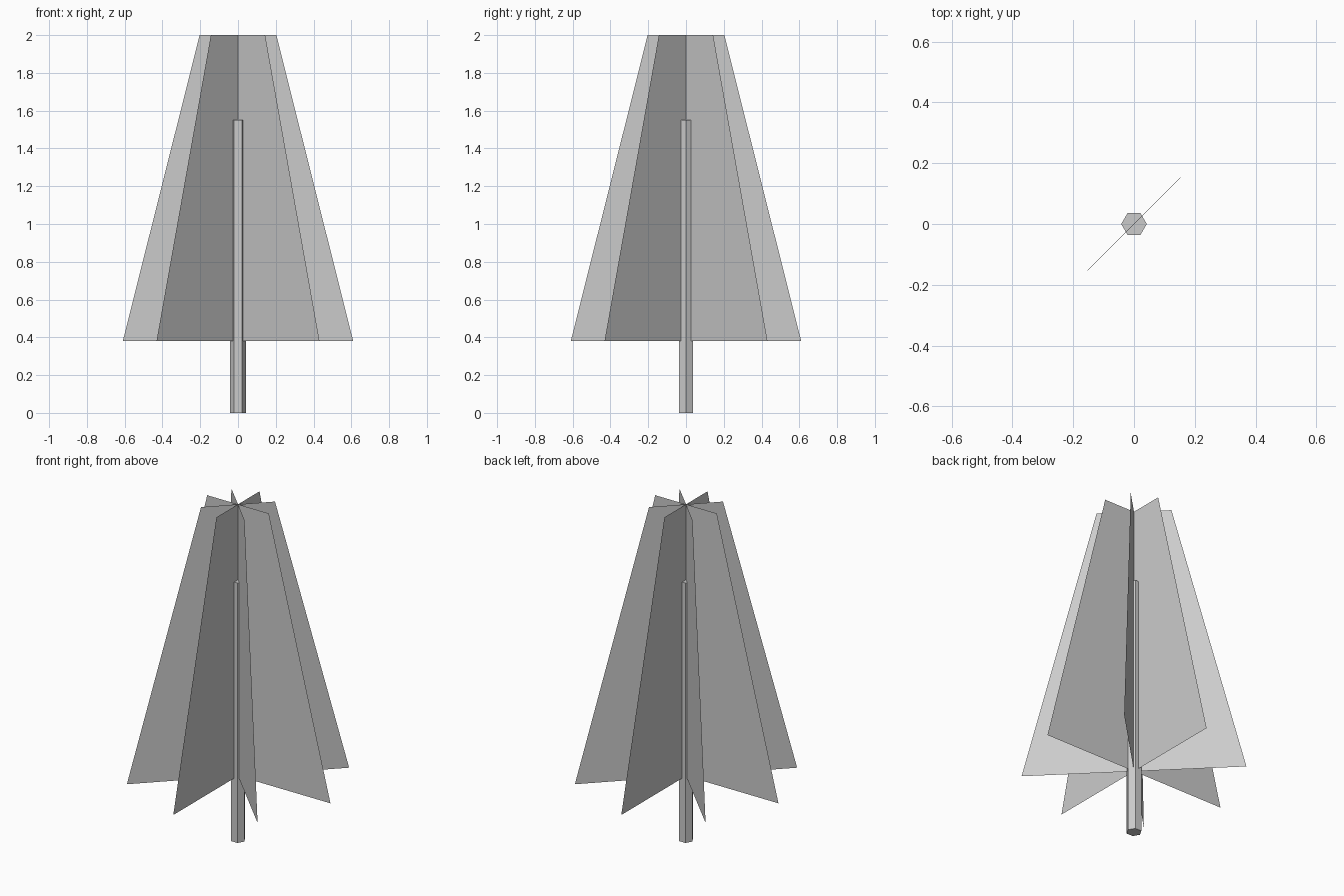
import bpy
from math import cos, sin, pi

if "Cube" in bpy.data.objects:
    bpy.data.objects.remove(bpy.data.objects["Cube"])

FIN_BOTTOM, FIN_TOP = 0.38, 2.0
TRUNK_TOP, TRUNK_R = 1.55, 0.042


def add_mesh(name, verts, faces):
    mesh = bpy.data.meshes.new(name)
    mesh.from_pydata(verts, [], faces)
    mesh.update()
    obj = bpy.data.objects.new(name, mesh)
    bpy.context.collection.objects.link(obj)
    return obj


# Trunk: straight six-sided prism with corners on the x axis
n = 6
verts = [(TRUNK_R * cos(2 * pi * i / n), TRUNK_R * sin(2 * pi * i / n), z)
         for z in (0, TRUNK_TOP) for i in range(n)]
faces = [(i, (i + 1) % n, n + (i + 1) % n, n + i) for i in range(n)]
faces += [tuple(reversed(range(n))), tuple(range(n, 2 * n))]
add_mesh("trunk", verts, faces)

# Foliage: four flat trapezoid cards crossing on the trunk axis
card = [(-0.61, 0, FIN_BOTTOM), (0.61, 0, FIN_BOTTOM),
        (0.203, 0, FIN_TOP), (-0.203, 0, FIN_TOP)]
for k in range(4):
    obj = add_mesh(f"foliage_card_{k + 1}", card, [(0, 1, 2, 3)])
    obj.rotation_euler.z = k * pi / 4
